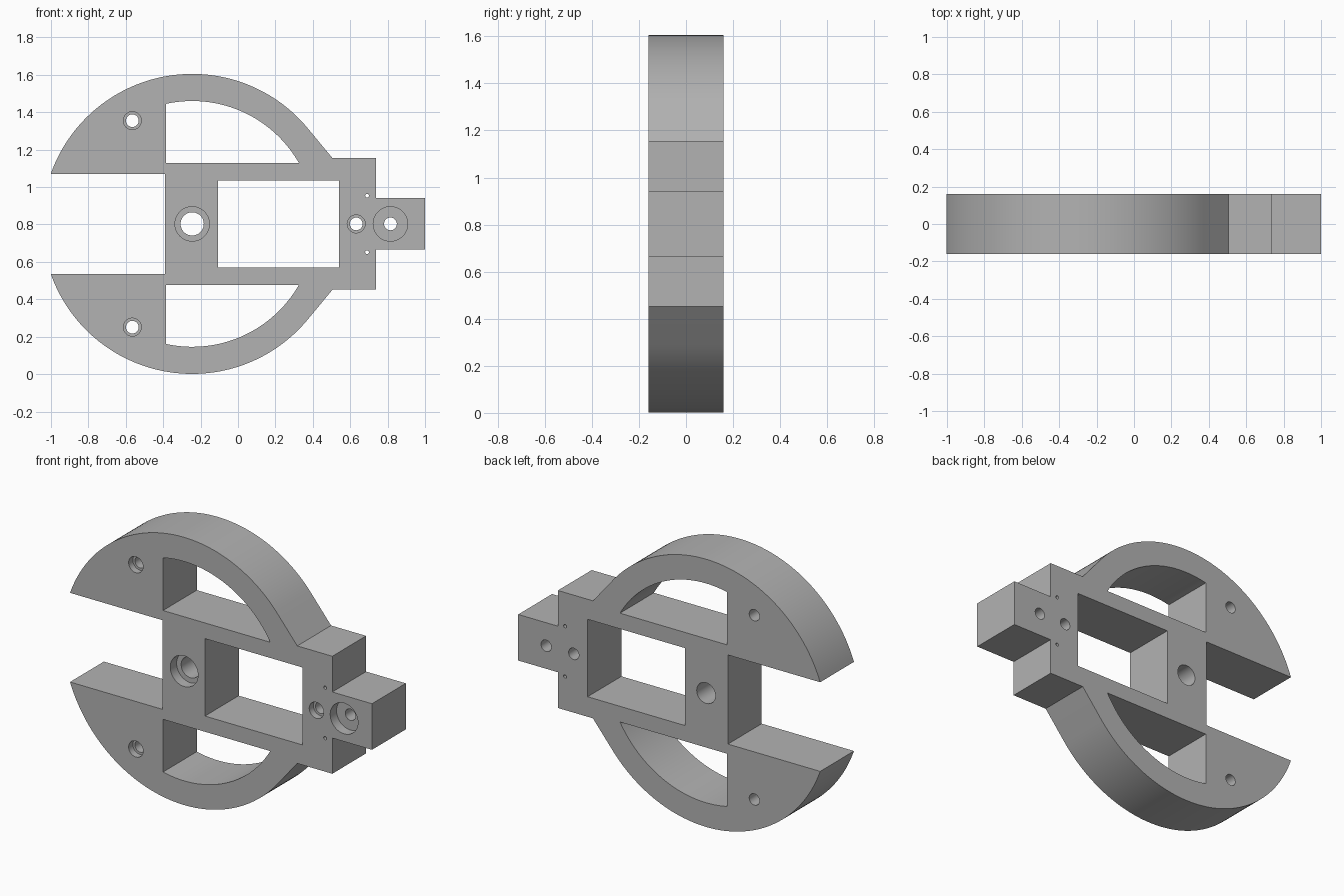
import bpy, bmesh, math

if "Cube" in bpy.data.objects:
    bpy.data.objects.remove(bpy.data.objects["Cube"])

HALF = 0.16              # half thickness of the plate
CX, CZ = -0.245, 0.803   # centre of the round body
R_OUT, R_IN = 0.802, 0.657

grey = bpy.data.materials.new("plain grey")
grey.use_nodes = True
grey.diffuse_color = (0.45, 0.45, 0.45, 1)
grey.node_tree.nodes["Principled BSDF"].inputs["Base Color"].default_value = grey.diffuse_color


def arc(radius, start, end, steps):
    """Points on a circle about the body centre, angles in radians."""
    angles = [start + (end - start) * i / steps for i in range(steps + 1)]
    return [(CX + radius * math.cos(a), CZ + radius * math.sin(a)) for a in angles]


def mirrored(points):
    return [(x, 2 * CZ - z) for x, z in reversed(points)]


def rect(x0, x1, half_height):
    return [(x0, CZ - half_height), (x1, CZ - half_height),
            (x1, CZ + half_height), (x0, CZ + half_height)]


def circle(x, z, r, n=48):
    return [(x + r * math.cos(math.tau * i / n), z + r * math.sin(math.tau * i / n))
            for i in range(n)]


def prism(name, points, y0, y1):
    """Extrude an x-z outline from y0 to y1."""
    bm = bmesh.new()
    face = bm.faces.new([bm.verts.new((x, y0, z)) for x, z in points])
    side = bmesh.ops.extrude_face_region(bm, geom=[face])["geom"]
    for v in side:
        if isinstance(v, bmesh.types.BMVert):
            v.co.y = y1
    bmesh.ops.recalc_face_normals(bm, faces=bm.faces)
    mesh = bpy.data.meshes.new(name)
    bm.to_mesh(mesh)
    bm.free()
    mesh.materials.append(grey)
    obj = bpy.data.objects.new(name, mesh)
    bpy.context.collection.objects.link(obj)
    return obj


# Outline: slot on the right, round rim, tangent flank, stepped tab on the left
slot = 0.267
shoulder = (0.505, CZ + 0.352)
dx, dz = shoulder[0] - CX, shoulder[1] - CZ
tangent = math.atan2(dz, dx) + math.acos(R_OUT / math.hypot(dx, dz))
upper = [(1, CZ + 0.138), (0.737, CZ + 0.138), (0.737, shoulder[1]), shoulder]
upper += arc(R_OUT, tangent, math.pi - math.asin(slot / R_OUT), 64)
upper.append((-0.39, CZ + slot))
body = prism("bracket_body", upper + mirrored(upper), -HALF, HALF)
bpy.context.view_layer.objects.active = body
body.select_set(True)


def cut(points, y0=-0.3, y1=0.3):
    cutter = prism("cutter", points, y0, y1)
    cutter.hide_render = True
    mod = body.modifiers.new("cut", "BOOLEAN")
    mod.operation, mod.solver, mod.object = "DIFFERENCE", "EXACT", cutter
    bpy.ops.object.modifier_apply(modifier=mod.name)
    bpy.data.objects.remove(cutter)


# Curved windows above and below
sill, wall = 0.326, -0.385
window = [(wall, CZ + sill)]
window += arc(R_IN, math.asin(sill / R_IN), math.acos((wall - CX) / R_IN), 40)
cut(window)
cut(mirrored(window))

# Rectangular pocket
cut(rect(-0.107, 0.54, 0.232))

# Counterbored holes: x, height above centre, hole radius, bore radius, bore depth
for x, dz, r, bore, depth in [
        (-0.565, 0.552, 0.034, 0.048, 0.04),
        (-0.565, -0.552, 0.034, 0.048, 0.04),
        (CX, 0, 0.062, 0.092, 0.06),
        (0.632, 0, 0.034, 0.048, 0.04),
        (0.815, 0, 0.034, 0.092, 0.06)]:
    cut(circle(x, CZ + dz, r))
    cut(circle(x, CZ + dz, bore), -0.3, depth - HALF)

# Pin holes
for dz in (0.151, -0.151):
    cut(circle(0.69, CZ + dz, 0.01, 20))

bpy.ops.object.shade_smooth_by_angle(angle=math.radians(25))
